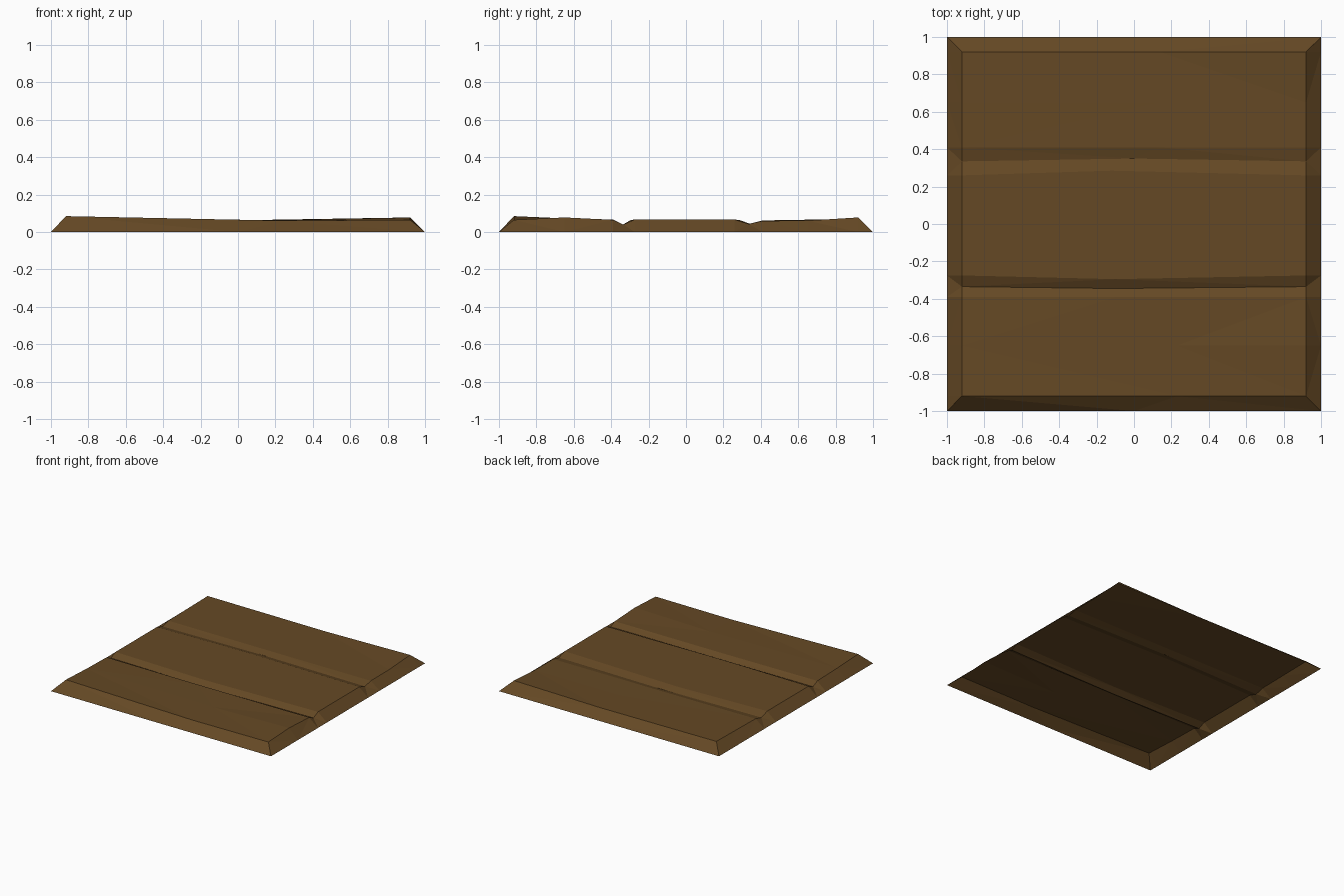
import bpy, bmesh

if "Cube" in bpy.data.objects:
    bpy.data.objects.remove(bpy.data.objects["Cube"])

wood = bpy.data.materials.new("dark brown wood")
wood.diffuse_color = (0.130, 0.066, 0.018, 1)
wood.use_nodes = True
wood.node_tree.nodes["Principled BSDF"].inputs["Base Color"].default_value = wood.diffuse_color

# columns across the boards; the middle one is bowed per row
# each row: y at ends, y in middle, middle x, heights at left / middle / right
rows = [
    (-1.00, -1.00, 0.00, 0, 0, 0),
    (-0.92, -0.92, 0.23, 0.085, 0.061, 0.065),
    (-0.65, -0.65, 0.23, 0.073, 0.064, 0.078),
    (-0.39, -0.39, -0.10, 0.067, 0.064, 0.065),
    (-0.335, -0.345, -0.10, 0.040, 0.036, 0.040),
    (-0.275, -0.295, -0.10, 0.067, 0.064, 0.067),
    (0.26, 0.285, -0.12, 0.067, 0.064, 0.067),
    (0.335, 0.35, 0.00, 0.043, 0.042, 0.043),
    (0.41, 0.41, 0.14, 0.062, 0.060, 0.060),
    (0.65, 0.65, 0.14, 0.066, 0.061, 0.061),
    (0.92, 0.92, 0.14, 0.070, 0.065, 0.078),
    (1.00, 1.00, 0.00, 0, 0, 0),
]

# board shell: grooved top with sloping rim, open underneath
bm = bmesh.new()
grid = []
for i, (ye, ym, xm, zl, zc, zr) in enumerate(rows):
    rim = i in (0, len(rows) - 1)
    pts = [(-1, ye, 0), (-0.92, ye, zl), (xm, ym, zc), (0.92, ye, zr), (1, ye, 0)]
    if rim:
        pts = [pts[0], pts[2], pts[4]]
    grid.append([bm.verts.new(p) for p in pts])

for a, b in zip(grid, grid[1:]):
    if len(a) == 3:      # front rim with mitred corners
        a = [a[0], a[0], a[1], a[2], a[2]]
    if len(b) == 3:      # back rim with mitred corners
        b = [b[0], b[0], b[1], b[2], b[2]]
    for j in range(4):
        loop = []
        for v in (a[j], a[j + 1], b[j + 1], b[j]):
            if v not in loop:
                loop.append(v)
        bm.faces.new(loop)
bmesh.ops.triangulate(bm, faces=[f for f in bm.faces if len(f.verts) == 4])

mesh = bpy.data.meshes.new("plank_panel")
bm.to_mesh(mesh)
bm.free()
mesh.materials.append(wood)
panel = bpy.data.objects.new("plank_panel", mesh)
bpy.context.collection.objects.link(panel)
